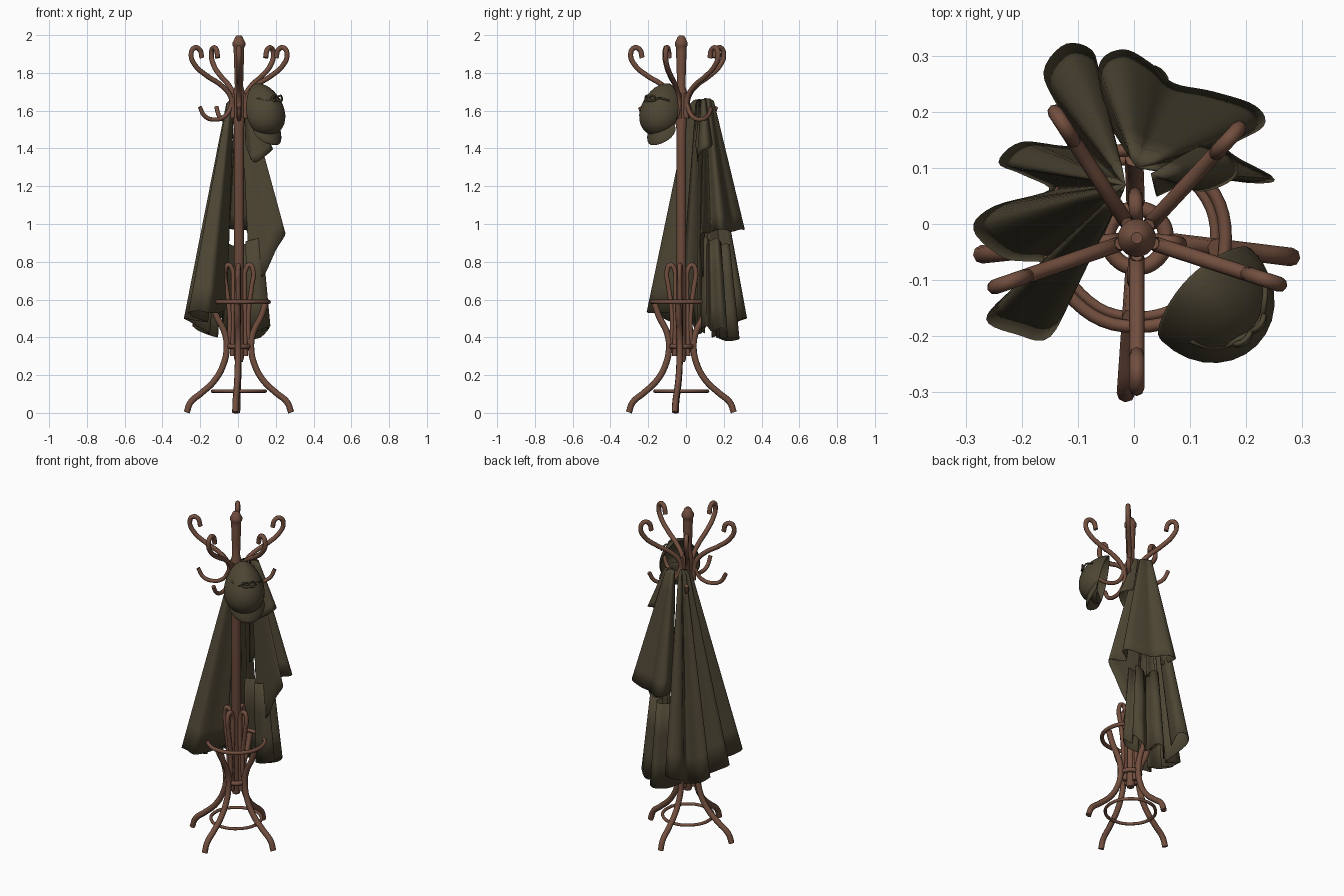
import bpy, bmesh, math
from mathutils import Vector

if "Cube" in bpy.data.objects:
    bpy.data.objects.remove(bpy.data.objects["Cube"])


def material(name, col):
    m = bpy.data.materials.new(name)
    m.diffuse_color = (*col, 1)
    m.use_nodes = True
    m.node_tree.nodes["Principled BSDF"].inputs["Base Color"].default_value = m.diffuse_color
    return m


WOOD = material("brown_wood", (0.17, 0.078, 0.049))
CLOTH = material("olive_cloth", (0.075, 0.061, 0.034))
CX, CY = 0.005, -0.025


def finish(name, me, mat, angle=50):
    ob = bpy.data.objects.new(name, me)
    bpy.context.collection.objects.link(ob)
    me.materials.clear()
    me.materials.append(mat)
    bpy.ops.object.select_all(action='DESELECT')
    ob.select_set(True)
    bpy.context.view_layer.objects.active = ob
    bpy.ops.object.shade_smooth_by_angle(angle=math.radians(angle))
    return ob


def tube(name, pts, r, mat=WOOD, cyclic=False):
    cu = bpy.data.curves.new(name, 'CURVE')
    cu.dimensions = '3D'
    cu.bevel_depth, cu.bevel_resolution = r, 2
    cu.resolution_u, cu.use_fill_caps = 6, True
    s = cu.splines.new('BEZIER')
    s.bezier_points.add(len(pts) - 1)
    s.use_cyclic_u = cyclic
    for b, p in zip(s.bezier_points, pts):
        b.co = p
        b.handle_left_type = b.handle_right_type = 'AUTO'
    tmp = bpy.data.objects.new("tmp", cu)
    bpy.context.collection.objects.link(tmp)
    bpy.context.view_layer.update()
    dg = bpy.context.evaluated_depsgraph_get()
    me = bpy.data.meshes.new_from_object(tmp.evaluated_get(dg))
    bpy.data.objects.remove(tmp)
    return finish(name, me, mat)


def radial(profile, deg):
    a = math.radians(deg)
    return [(CX + r * math.cos(a), CY + r * math.sin(a), z) for r, z in profile]


def ring(name, R, z, r):
    tube(name, [radial([(R, z)], i * 45)[0] for i in range(8)], r, cyclic=True)


def lathe(name, profile, n=20):
    bm = bmesh.new()
    rows = [[bm.verts.new(radial([(r, z)], 360 * i / n)[0]) for i in range(n)]
            for r, z in profile]
    for a, b in zip(rows, rows[1:]):
        for i in range(n):
            j = (i + 1) % n
            bm.faces.new((a[i], a[j], b[j], b[i]))
    bm.faces.new(rows[0][::-1])
    bm.faces.new(rows[-1])
    me = bpy.data.meshes.new(name)
    bm.to_mesh(me)
    bm.free()
    finish(name, me, WOOD, 35)


def smooth_path(pts, k=5):
    P = [Vector(p) for p in pts]
    P = [2 * P[0] - P[1]] + P + [2 * P[-1] - P[-2]]
    out = []
    for a, b, c, d in zip(P, P[1:], P[2:], P[3:]):
        for i in range(k):
            t = i / k
            out.append(0.5 * (2 * b + (c - a) * t + (2 * a - 5 * b + 4 * c - d) * t * t
                              + (3 * b - a - 3 * c + d) * t ** 3))
    return out + [P[-2]]


def drape(name, apex, hem, s0=0.13, start=0.0):
    """Pleated cloth falling in straight folds from a small rounded top to the hem."""
    A, path = Vector(apex), smooth_path(hem)
    bm = bmesh.new()
    rows = []
    steps = [(0.0, 0.0), (0.004, s0 * 0.6), (0.02, s0)]
    steps += [(t, s0 + (1 - s0) * (t - 0.02) / 0.98) for t in (0.15, 0.3, 0.45, 0.6, 0.75, 0.88, 1)]
    for t, s in steps:
        if t >= start:
            rows.append([bm.verts.new((A.x + (h.x - A.x) * s, A.y + (h.y - A.y) * s,
                                       A.z + (h.z - A.z) * t)) for h in path])
    for a, b in zip(rows, rows[1:]):
        for i in range(len(path) - 1):
            bm.faces.new((a[i], a[i + 1], b[i + 1], b[i]))
    bmesh.ops.remove_doubles(bm, verts=bm.verts[:], dist=0.0001)
    me = bpy.data.meshes.new(name)
    bm.to_mesh(me)
    bm.free()
    ob = finish(name, me, CLOTH, 60)
    m = ob.modifiers.new("thickness", 'SOLIDIFY')
    m.thickness, m.offset = 0.003, 0


# Pole with finial
lathe("pole", [(0.02, 0.27), (0.026, 0.29), (0.026, 1.5), (0.03, 1.53), (0.03, 1.7), (0.022, 1.73),
               (0.024, 1.8), (0.028, 1.92), (0.028, 1.935), (0.034, 1.945), (0.034, 1.96),
               (0.026, 1.975), (0.02, 1.99), (0.01, 1.999)])

# Five large S hooks and five small hooks
for deg in (-90, -18, 47, 123, 199):
    tube("upper_hook", radial([(0.035, 1.56), (0.036, 1.62), (0.05, 1.68), (0.1, 1.735), (0.18, 1.785),
                               (0.245, 1.84), (0.268, 1.895), (0.25, 1.932), (0.222, 1.925),
                               (0.207, 1.88)], deg), 0.0135)
    tube("lower_hook", radial([(0.03, 1.69), (0.046, 1.62), (0.08, 1.57), (0.14, 1.553),
                               (0.19, 1.57), (0.22, 1.62)], deg), 0.0115)

# Four bentwood legs with loops against the pole
for deg in (-7, 92, 186, 266):
    tube("leg", radial([(0.278, 0.003), (0.258, 0.055), (0.2, 0.105), (0.135, 0.165), (0.085, 0.25),
                        (0.065, 0.35), (0.078, 0.43), (0.118, 0.51), (0.143, 0.585)], deg), 0.0165)
    tube("leg_loop", radial([(0.036, 0.3), (0.034, 0.5), (0.03, 0.68), (0.038, 0.765), (0.058, 0.783),
                             (0.076, 0.75), (0.068, 0.67), (0.052, 0.55), (0.05, 0.42),
                             (0.062, 0.35)], deg), 0.0125)

# Umbrella ring, waist ring and lower stretcher ring
ring("umbrella_ring", 0.158, 0.588, 0.0115)
ring("waist_ring", 0.052, 0.352, 0.014)
ring("stretcher_ring", 0.14, 0.115, 0.009)

# Coat: long left half, lower right half, short outer sleeve layer, collar flap
drape("coat_left", (-0.015, 0.07, 1.66), [
    (-0.06, -0.03, 0.55), (-0.10, -0.1, 0.53), (-0.15, -0.2, 0.53), (-0.21, -0.195, 0.54),
    (-0.262, -0.17, 0.53), (-0.22, -0.12, 0.5), (-0.16, -0.07, 0.48), (-0.23, -0.06, 0.49),
    (-0.285, -0.01, 0.5), (-0.25, 0.03, 0.48), (-0.15, 0.06, 0.42), (-0.2, 0.09, 0.43),
    (-0.24, 0.11, 0.46), (-0.2, 0.145, 0.43), (-0.11, 0.14, 0.4), (-0.13, 0.2, 0.43),
    (-0.16, 0.27, 0.48), (-0.12, 0.32, 0.5), (-0.07, 0.3, 0.5), (-0.085, 0.22, 0.46)], 0.17)
drape("coat_right", (0.015, 0.1, 1.64), [
    (-0.08, 0.16, 0.4), (-0.03, 0.22, 0.38), (0.02, 0.28, 0.39), (0.06, 0.26, 0.4),
    (0.06, 0.18, 0.39), (0.12, 0.22, 0.4), (0.165, 0.19, 0.45), (0.13, 0.14, 0.43),
    (0.17, 0.11, 0.46), (0.12, 0.08, 0.44), (0.05, 0.1, 0.42)], 0.3, 0.5)
drape("coat_sleeve", (0.005, 0.1, 1.665), [
    (-0.045, 0.18, 0.98), (-0.062, 0.28, 0.98), (-0.02, 0.31, 0.97), (0.03, 0.285, 0.97),
    (0.07, 0.25, 0.96), (0.14, 0.235, 0.96), (0.215, 0.21, 0.97), (0.23, 0.175, 0.97),
    (0.17, 0.14, 0.96), (0.18, 0.12, 0.95), (0.25, 0.08, 0.95), (0.2, 0.075, 0.86),
    (0.13, 0.09, 0.72), (0.06, 0.1, 0.72)], 0.22)
drape("coat_collar_flap", (0.03, 0.09, 1.66), [
    (0.12, 0.14, 1.42), (0.175, 0.12, 1.4), (0.18, 0.085, 1.39), (0.13, 0.06, 1.35),
    (0.08, 0.065, 1.33), (0.04, 0.05, 1.42)], 0.3)

# Cap hanging on the front right hook: u sideways, v outward
Q = math.sqrt(0.5)


def cap_point(u, v, z):
    v -= (z - 1.6) * 0.25 - 0.03
    u += 0.012
    return Vector((Q * (u + v), Q * (u - v), z))


bm = bmesh.new()
bmesh.ops.create_uvsphere(bm, u_segments=28, v_segments=16, radius=1)
bmesh.ops.bisect_plane(bm, geom=bm.verts[:] + bm.edges[:] + bm.faces[:], plane_co=(0, -0.05, 0),
                       plane_no=(0, 1, 0), clear_inner=True)
for v in bm.verts:
    x, y, z = v.co
    v.co = cap_point(-0.01 + 0.107 * x * (1 - 0.22 * z), 0.148 + 0.122 * y, 1.605 + 0.135 * z)
me = bpy.data.meshes.new("cap_crown")
bm.to_mesh(me)
bm.free()
ob = finish("cap_crown", me, CLOTH)
ob.modifiers.new("thickness", 'SOLIDIFY').thickness = 0.005

# Curved visor hanging below the crown
bm = bmesh.new()
bmesh.ops.create_uvsphere(bm, u_segments=24, v_segments=12, radius=1)
for v in bm.verts:
    x, y, z = v.co
    v.co = cap_point(0.005 + 0.1 * x, 0.185 + 0.016 * y - 0.045 * x * x, 1.495 + 0.078 * z)
me = bpy.data.meshes.new("cap_visor")
bm.to_mesh(me)
bm.free()
finish("cap_visor", me, CLOTH)

# Cord and knot across the crown
cord = []
for i in range(9):
    a = math.radians(-62 + 124 * i / 8)
    cord.append(cap_point(0.0 + 0.1 * math.sin(a), 0.15 + 0.118 * math.cos(a),
                          1.66 + 0.008 * math.cos(i * 2)))
tube("cap_cord", cord, 0.005, CLOTH)
for du in (-0.02, 0.02):
    tube("cap_knot", [cap_point(0, 0.268, 1.66), cap_point(du, 0.276, 1.68),
                      cap_point(du * 1.8, 0.266, 1.665), cap_point(du, 0.272, 1.65)],
         0.005, CLOTH, True)
